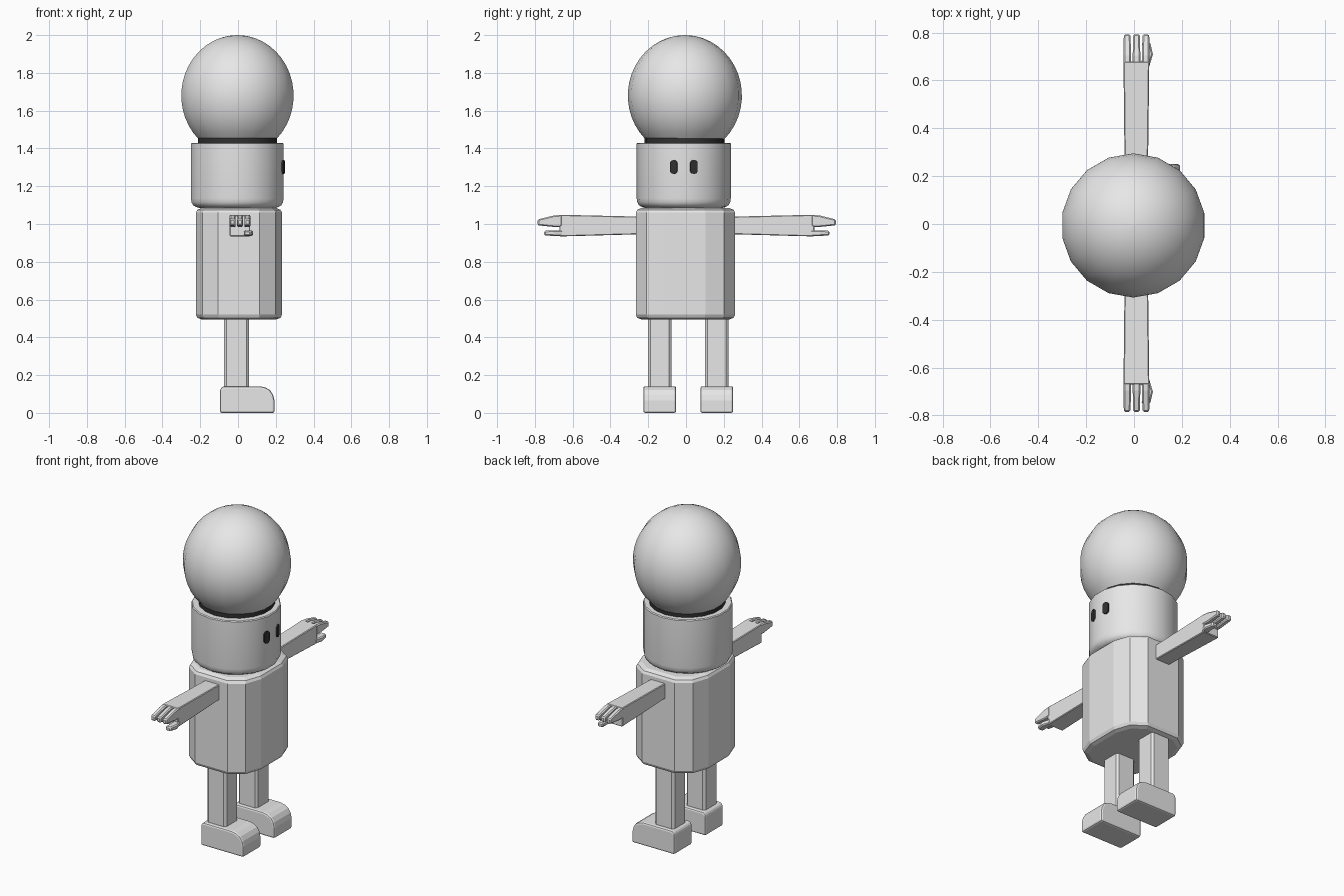
import bpy, bmesh, math
from mathutils import Vector

if "Cube" in bpy.data.objects:
    bpy.data.objects.remove(bpy.data.objects["Cube"])


def material(name, v):
    m = bpy.data.materials.new(name)
    m.diffuse_color = (v, v, v, 1)
    m.use_nodes = True
    m.node_tree.nodes["Principled BSDF"].inputs["Base Color"].default_value = m.diffuse_color
    return m


GREY = material("light grey", 0.8)
DARK = material("near black", 0.03)


def finish(bm, name, mat, smooth=None, bevel=0, segments=2, loc=(0, 0, 0), rot=0):
    bmesh.ops.recalc_face_normals(bm, faces=bm.faces)
    me = bpy.data.meshes.new(name)
    bm.to_mesh(me)
    bm.free()
    me.materials.append(mat)
    ob = bpy.data.objects.new(name, me)
    bpy.context.collection.objects.link(ob)
    ob.location = loc
    ob.rotation_euler.z = rot
    if bevel:
        b = ob.modifiers.new("Bevel", "BEVEL")
        b.width, b.segments = bevel, segments
        b.limit_method = "ANGLE"
        b.angle_limit = math.radians(35)
    if smooth:
        bpy.ops.object.select_all(action="DESELECT")
        ob.select_set(True)
        bpy.context.view_layer.objects.active = ob
        bpy.ops.object.shade_smooth_by_angle(angle=math.radians(smooth))
    return ob


def loft(name, rings, mat, **kw):
    """Skin a stack of equal-length vertex rings and cap both ends."""
    bm = bmesh.new()
    vs = [[bm.verts.new(p) for p in r] for r in rings]
    n = len(rings[0])
    for a, b in zip(vs, vs[1:]):
        for i in range(n):
            j = (i + 1) % n
            bm.faces.new((a[i], a[j], b[j], b[i]))
    bm.faces.new(vs[0])
    bm.faces.new(vs[-1])
    return finish(bm, name, mat, **kw)


def lathe(name, profile, mat, loc, n=18):
    rings = [[(r * math.sin(2 * math.pi * i / n), r * math.cos(2 * math.pi * i / n), z)
              for i in range(n)] for r, z in profile]
    return loft(name, rings, mat, smooth=32, loc=loc)


def rect_y(x0, x1, z0, z1, y):
    return [(x0, y, z0), (x1, y, z0), (x1, y, z1), (x0, y, z1)]


# dome: ellipsoid cut off at the collar
dome = []
for i in range(17):
    t = math.radians(-46 + 135 * i / 16)
    dome.append((0.302 * math.cos(t), 1.68 + 0.32 * math.sin(t)))
lathe("dome", dome, GREY, (-0.003, -0.006, 0))

# dark collar under the dome
lathe("collar", [(0.213, 1.42), (0.213, 1.455)], DARK, (-0.003, -0.008, 0))

# head drum with rounded lower edge
lathe("head", [(0.205, 1.085), (0.222, 1.09), (0.238, 1.10), (0.246, 1.115), (0.249, 1.135),
               (0.249, 1.425), (0.244, 1.43)], GREY, (-0.004, -0.012, 0))

# eyes: thin capsule plates
for side, y, name in ((-1, -0.065, "right_eye"), (1, 0.042, "left_eye")):
    pts = []
    for i in range(16):
        a = 2 * math.pi * (i + 0.5) / 16
        z = 0.019 * math.sin(a)
        pts.append((0.020 * math.cos(a), z + math.copysign(0.018, z)))
    rings = [[(x, u, z) for u, z in pts] for x in (-0.0045, 0.0045)]
    loft(name, rings, DARK, loc=(0.240, y, 1.302), rot=side * math.radians(15))

# body: rounded box with chamfered ends
quad = [(0.228, 0.105), (0.193, 0.205), (0.11, 0.263)]
outline = (quad + [(-x, y) for x, y in reversed(quad)]
           + [(-x, -y) for x, y in quad] + [(x, -y) for x, y in reversed(quad)])
rings = []
for d, z in ((0.03, 0.495), (0.008, 0.503), (0, 0.52), (0, 1.06), (0.008, 1.075), (0.03, 1.085)):
    rings.append([(x * (1 - d / 0.228) + 0.005, y * (1 - d / 0.263) - 0.003, z)
                  for x, y in outline])
loft("body", rings, GREY)

# foot side profile (x, z)
foot = [(-0.095, 0), (0.193, 0), (0.193, 0.065), (0.186, 0.095), (0.17, 0.12),
        (0.145, 0.135), (0.115, 0.141), (-0.08, 0.141), (-0.095, 0.126)]

for s, side in ((-1, "right"), (1, "left")):
    # legs and feet
    yc = 0.012 + s * 0.151
    leg = [(-0.073, yc - 0.063), (0.057, yc - 0.063), (0.057, yc + 0.063), (-0.073, yc + 0.063)]
    loft(side + "_leg", [[(x, y, z) for x, y in leg] for z in (0.12, 0.51)], GREY,
         bevel=0.013, segments=1)
    ob = loft(side + "_foot", [[(x, yc + o, z) for x, z in foot] for o in (-0.087, 0.087)],
              GREY, bevel=0.014, segments=2)

    # arm, slightly widening toward the hand
    def y(v):
        return 0.004 + s * v
    loft(side + "_arm", [rect_y(-0.039, 0.058, 0.947, 1.038, y(0.2)),
                         rect_y(-0.044, 0.064, 0.934, 1.049, y(0.675))], GREY,
         bevel=0.004, segments=1)
    # three bent fingers
    for k, x in enumerate((-0.0285, 0.0105, 0.0495)):
        loft(f"{side}_finger_{k + 1}",
             [rect_y(x - 0.016, x + 0.016, 0.985, 1.048, y(0.66)),
              rect_y(x - 0.016, x + 0.016, 0.984, 1.046, y(0.70)),
              rect_y(x - 0.014, x + 0.014, 0.993, 1.024, y(0.789))], GREY,
             bevel=0.006, segments=1)
    # thumb
    loft(side + "_thumb", [rect_y(0.03, 0.064, 0.937, 0.966, y(0.655)),
                           rect_y(0.035, 0.079, 0.937, 0.966, y(0.705)),
                           rect_y(0.032, 0.068, 0.939, 0.964, y(0.755))], GREY,
         bevel=0.006, segments=1)
